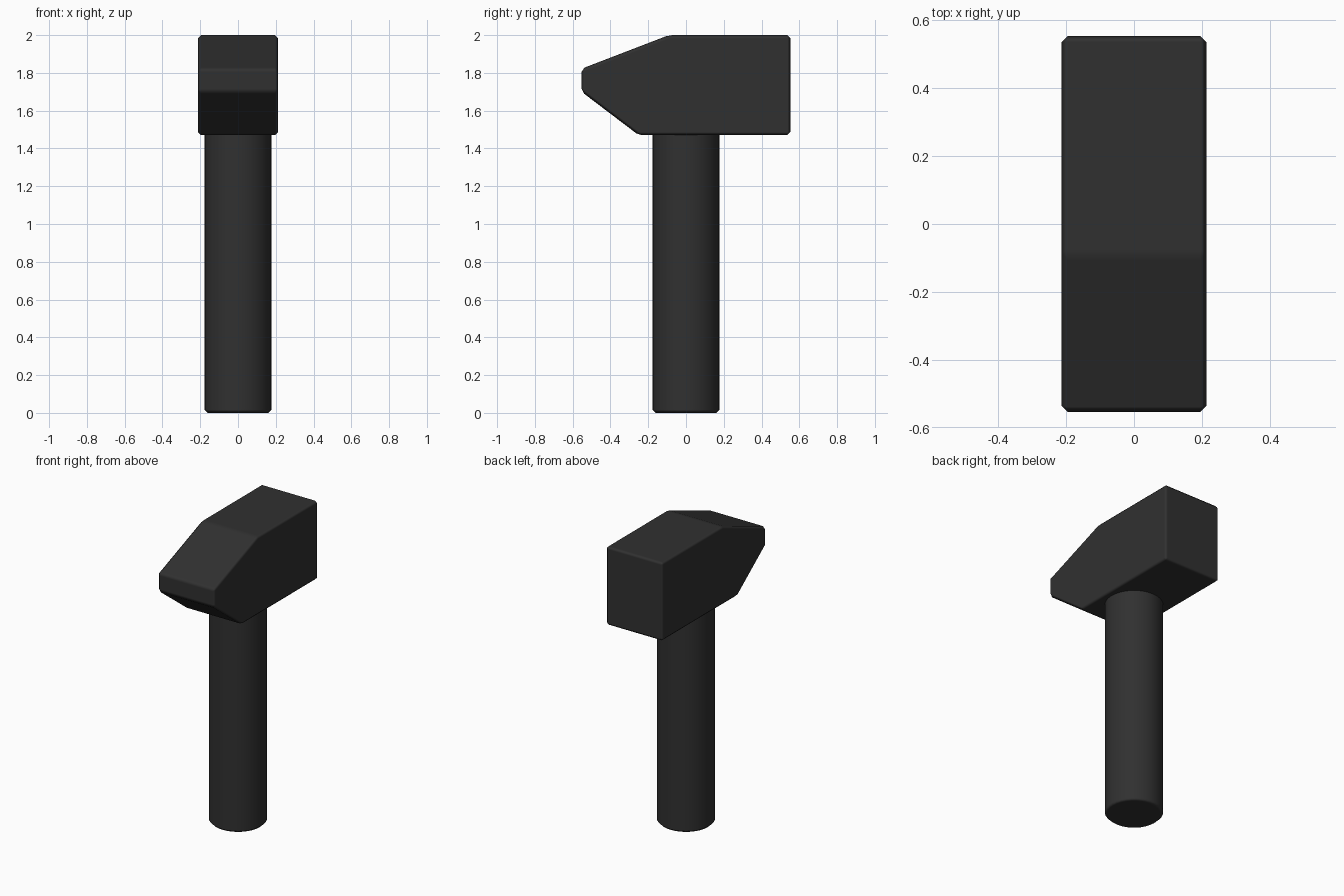
import bpy, bmesh

if "Cube" in bpy.data.objects:
    bpy.data.objects.remove(bpy.data.objects["Cube"])

mat = bpy.data.materials.new("dark_metal")
mat.diffuse_color = (0.03, 0.03, 0.03, 1)
mat.use_nodes = True
mat.node_tree.nodes["Principled BSDF"].inputs["Base Color"].default_value = mat.diffuse_color


def finish(name, bm, width):
    """Turn a bmesh into a smooth-shaded object with chamfered edges."""
    bmesh.ops.recalc_face_normals(bm, faces=bm.faces)
    for f in bm.faces:
        f.smooth = True
    me = bpy.data.meshes.new(name)
    bm.to_mesh(me)
    bm.free()
    me.materials.append(mat)
    ob = bpy.data.objects.new(name, me)
    bpy.context.collection.objects.link(ob)
    bev = ob.modifiers.new("edge_chamfer", "BEVEL")
    bev.width = width
    bev.segments = 1
    bev.limit_method = "ANGLE"
    bev.angle_limit = 0.3
    bev.harden_normals = True
    return ob


# Head: side profile (y, z) extruded across x
profile = [(0.553, 1.47), (0.553, 2.0), (-0.09, 2.0),
           (-0.553, 1.822), (-0.553, 1.70), (-0.25, 1.47)]
half = 0.213
bm = bmesh.new()
face = bm.faces.new([bm.verts.new((-half, y, z)) for y, z in profile])
ext = bmesh.ops.extrude_face_region(bm, geom=[face])
bmesh.ops.translate(bm, vec=(2 * half, 0, 0),
                    verts=[g for g in ext["geom"] if isinstance(g, bmesh.types.BMVert)])
finish("hammer_head", bm, 0.017)

# Handle: round shaft ending just inside the head
height = 1.52
bm = bmesh.new()
bmesh.ops.create_cone(bm, cap_ends=True, segments=32,
                      radius1=0.178, radius2=0.178, depth=height)
bmesh.ops.translate(bm, vec=(0, 0, height / 2), verts=bm.verts)
finish("handle", bm, 0.017)
